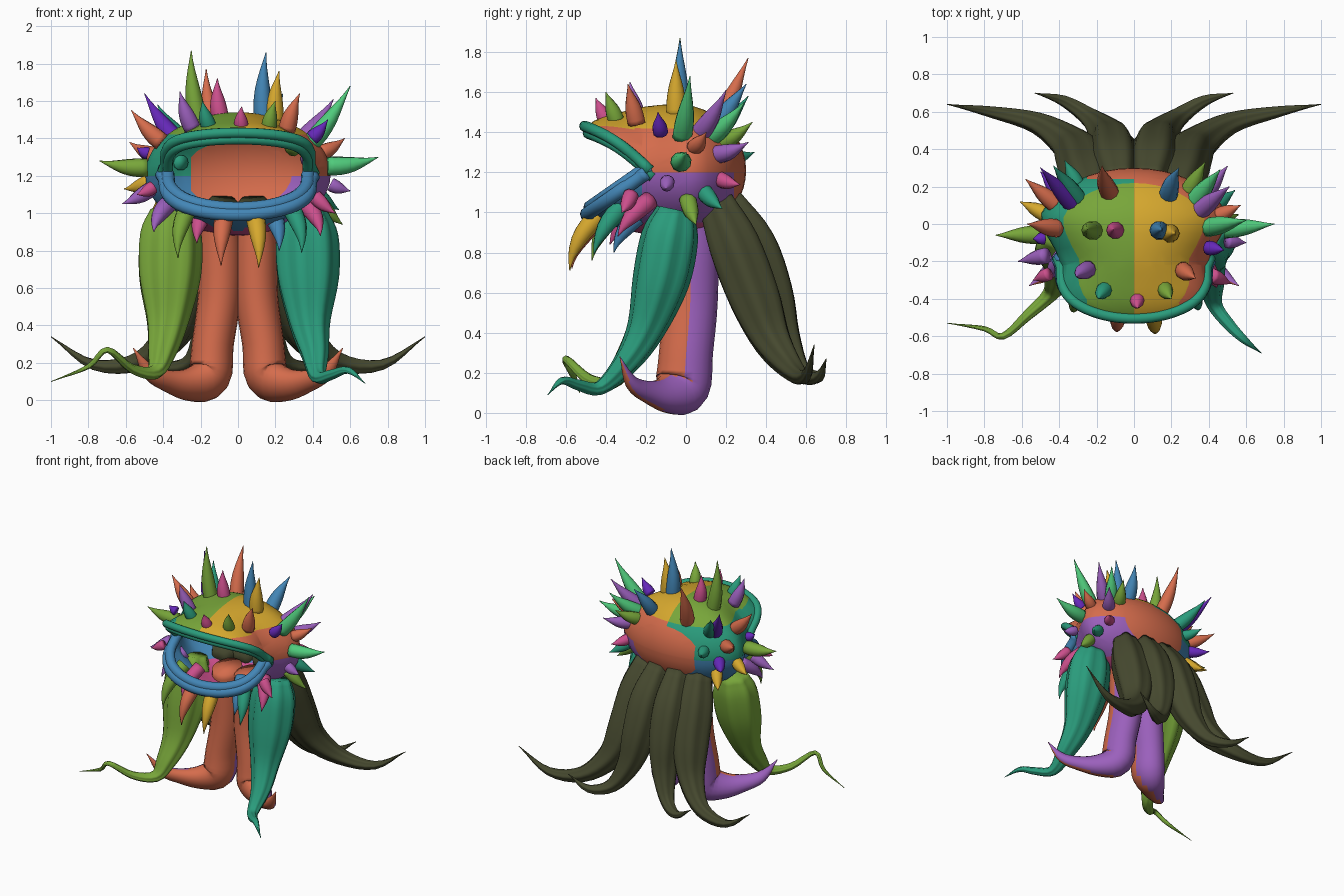
import bpy, bmesh, math
from mathutils import Vector

if "Cube" in bpy.data.objects:
    bpy.data.objects.remove(bpy.data.objects["Cube"])

# ---- colours
HEX = dict(orange="D56C4C", purple="9B60BC", teal="2A9C7C", green="78A63A", yellow="D6A82E",
           blue="4386B6", pink="CB4F8C", dark_olive="46492F", violet="6528B8", mint="50CB7C")
MATS = {}
for name, code in HEX.items():
    rgb = [(v / 255 / 1.055 + 0.052) ** 2.4 for v in bytes.fromhex(code)]
    m = bpy.data.materials.new(name)
    m.use_nodes = True
    m.diffuse_color = (*rgb, 1)
    bsdf = m.node_tree.nodes["Principled BSDF"]
    bsdf.inputs["Base Color"].default_value = (*rgb, 1)
    bsdf.inputs["Roughness"].default_value = 0.7
    MATS[name] = m


def finish(name, bm, colours, rule=None):
    """Turn a bmesh into a smooth object, colouring faces by rule."""
    if rule:
        for f in bm.faces:
            f.material_index = colours.index(rule(f))
    me = bpy.data.meshes.new(name)
    bm.to_mesh(me)
    bm.free()
    for c in colours:
        me.materials.append(MATS[c])
    ob = bpy.data.objects.new(name, me)
    bpy.context.collection.objects.link(ob)
    for p in me.polygons:
        p.use_smooth = True


def smooth_path(pts, steps):
    """Catmull-Rom through 4D points (x, y, z, radius)."""
    p = [Vector(q) for q in pts]
    p = [p[0] * 2 - p[1]] + p + [p[-1] * 2 - p[-2]]
    out = []
    for a, b, c, d in zip(p, p[1:], p[2:], p[3:]):
        for i in range(steps):
            t = i / steps
            out.append((b * 2 + (c - a) * t + (a * 2 - b * 5 + c * 4 - d) * t * t
                        + (b * 3 - a - c * 3 + d) * t ** 3) / 2)
    return out + [p[-2]]


def tube(name, pts, colours, steps=4, sides=20, squash=1, flutes=0, rule=None):
    """Tapered tube with an oval, optionally fluted section."""
    path = smooth_path(pts, steps)
    bm = bmesh.new()
    rings, side = [], Vector((1, 0.01, 0.02))
    for i, q in enumerate(path):
        t = (path[min(i + 1, len(path) - 1)] - path[max(i - 1, 0)]).to_3d().normalized()
        if abs(side.normalized().dot(t)) > 0.98:
            side = t.orthogonal()
        side = (side - t * side.dot(t)).normalized()
        up = t.cross(side)
        ring = []
        for k in range(sides):
            a = math.tau * k / sides
            r = max(q.w, 0.002) * (1 + 0.07 * math.cos(flutes * a) * bool(flutes))
            ring.append(bm.verts.new(q.to_3d() + side * (r * math.cos(a)) + up * (r * squash * math.sin(a))))
        rings.append(ring)
    for a, b in zip(rings, rings[1:]):
        for k in range(sides):
            j = (k + 1) % sides
            bm.faces.new((a[k], a[j], b[j], b[k]))
    bm.faces.new(rings[0][::-1])
    bm.faces.new(rings[-1])
    bmesh.ops.recalc_face_normals(bm, faces=bm.faces)
    bm.normal_update()
    finish(name, bm, colours, rule)


def flip(pts, s):
    return [(x * s, y, z, r) for x, y, z, r in pts]


# ---- head shell: egg with a wedge-shaped mouth cut out
CENTRE = Vector((0, -0.05, 1.21))


def radii(y):
    return Vector((0.52, 0.58 if y < 0 else 0.35, 0.33))


def skin(f):
    x, y, z = f.calc_center_median()
    if z > 1.42:
        return "yellow" if x > 0 else "green"
    if z < 0.95 and y > -0.3:
        return "pink"
    if y < -0.22 and z < 1.2:
        return "blue"
    if x > -0.25 and y > 0.24:
        return "orange"
    if z > 1.2:
        return "orange" if x > 0 else "teal"
    return "purple" if x > 0 else "blue"


bm = bmesh.new()
bmesh.ops.create_uvsphere(bm, u_segments=40, v_segments=24, radius=1)
for v in bm.verts:
    v.co = CENTRE + v.co * radii(v.co.y)
    v.co.x *= 1 - 0.24 * max(0, 1 - abs(v.co.y + 0.2) / 0.24)
corner = Vector((0, -0.17, 1.21))
upper, lower = Vector((0, 0.22, 0.34)), Vector((0, 0.23, -0.33))
X, Y, Z = Vector((1, 0, 0)), Vector((0, 1, 0)), Vector((0, 0, 1))
for co, no in ((corner, upper), (corner, lower), (Z * 1.42, Z), (Z * 1.2, Z), (Z * 0.95, Z),
               (X * 0, X), (X * -0.25, X), (Y * 0.24, Y), (Y * -0.22, Y)):
    bmesh.ops.bisect_plane(bm, geom=bm.verts[:] + bm.edges[:] + bm.faces[:], dist=1e-5,
                           plane_co=co, plane_no=no)


def in_mouth(f):
    d = f.calc_center_median() - corner
    return d.dot(upper) < 0 and d.dot(lower) < 0


bmesh.ops.delete(bm, geom=[f for f in bm.faces if in_mouth(f)], context="FACES")
# arch the upper rim
for v in bm.verts:
    t = (corner.y - v.co.y) / 0.36
    if 0 < t < 1 and v.co.z > corner.z:
        fade = max(0, 1 - abs(v.co.z - corner.z - t * 0.22) / 0.17)
        v.co.z += 0.035 * math.sin(math.pi * t) * fade
rim = sorted({v for e in bm.edges if e.is_boundary for v in e.verts}, key=lambda v: v.co.x)
rim = [v.co.copy() for v in rim]
finish("head", bm, list(HEX), skin)

# ---- rolled lips along the mouth rim
for name, colour, sign, r in (("upper_lip", "teal", 1, 0.028), ("lower_lip", "blue", -1, 0.036)):
    edge = [p for p in rim if (p.z - corner.z) * sign > -1e-4]
    line = [edge[0]]
    for p in edge[1:]:
        if (p - line[-1]).length > 0.05:
            line.append(p)
    for roll, shift in (("outer", 0), ("inner", 0.035)):
        tube(f"{name}_{roll}", [(p.x * (1 - shift), p.y - 0.01 + shift / 2, p.z - sign * shift, r)
                                for p in line], [colour], steps=2, sides=10)

# ---- legs: front half and back half in different colours
LEG = [(0.095, 0, 0.96, 0.1), (0.095, 0.02, 0.8, 0.115), (0.1, 0.02, 0.55, 0.115),
       (0.135, 0, 0.3, 0.112), (0.155, -0.02, 0.13, 0.115), (0.25, -0.09, 0.088, 0.085),
       (0.36, -0.18, 0.1, 0.055), (0.47, -0.27, 0.15, 0.035), (0.56, -0.33, 0.28, 0)]
# ---- arms share a fluted upper part, each with its own tail
ARM = [(0.36, -0.05, 1.01, 0.11), (0.365, -0.08, 0.88, 0.16), (0.37, -0.125, 0.66, 0.16),
       (0.38, -0.2, 0.42, 0.108), (0.41, -0.3, 0.25, 0.072)]
LEFT_TAIL = [(0.43, -0.43, 0.125, 0.04), (0.51, -0.54, 0.14, 0.03), (0.59, -0.62, 0.16, 0.02),
             (0.68, -0.69, 0.09, 0)]
RIGHT_TAIL = [(0.45, -0.38, 0.15, 0.042), (0.57, -0.49, 0.17, 0.028), (0.7, -0.6, 0.27, 0.018),
              (0.8, -0.56, 0.18, 0.014), (1, -0.53, 0.1, 0)]
# ---- back tentacles
OUTER = [(0.22, 0.15, 1.05, 0.09), (0.25, 0.24, 0.84, 0.13), (0.28, 0.34, 0.58, 0.13),
         (0.35, 0.43, 0.36, 0.095), (0.52, 0.54, 0.21, 0.055), (0.77, 0.6, 0.19, 0.028), (1, 0.64, 0.34, 0)]
INNER = [(0.08, 0.2, 1.05, 0.09), (0.1, 0.32, 0.84, 0.13), (0.115, 0.41, 0.6, 0.125),
         (0.15, 0.48, 0.38, 0.09), (0.24, 0.57, 0.21, 0.05), (0.38, 0.66, 0.18, 0.028), (0.53, 0.7, 0.27, 0)]
for s, word, tail, colour in ((1, "left", LEFT_TAIL, "teal"), (-1, "right", RIGHT_TAIL, "green")):
    tube(f"{word}_leg", flip(LEG, s), ["orange", "purple"], squash=1.2,
         rule=lambda f: "orange" if f.normal.y < 0 else "purple")
    tube(f"{word}_arm", flip(ARM + tail, s), [colour], sides=32, squash=0.85, flutes=7)
    for part, pts in (("outer", OUTER), ("inner", INNER)):
        tube(f"{word}_{part}_tentacle", flip(pts, s), ["dark_olive"], sides=32, flutes=6)


# ---- spikes: each tip (in hundredths) grows from the nearest point of the head
def nearest(tip):
    v = Vector((tip.x, tip.y, min(tip.z, 1.62))) - CENTRE
    r = radii(v.y)
    lo, hi = -0.1, 4
    for _ in range(40):
        t = (lo + hi) / 2
        q = Vector([r[i] * v[i] / (r[i] ** 2 + t) for i in range(3)])
        lo, hi = (t, hi) if q.length > 1 else (lo, t)
    return CENTRE + Vector([q[i] * r[i] for i in range(3)])


def spike(name, colour, tip, bend, base=None):
    tip = Vector(tip) / 100
    base = base or nearest(tip)
    d = tip - base
    w = min(0.05, 0.027 + d.length * 0.1)
    pts = []
    for t, k in ((-0.15, 1), (0.12, 1), (0.42, 0.8), (0.74, 0.36), (1, 0)):
        p = base + d * t + bend * (d.length * t * (t - 1))
        pts.append((*p, w * k))
    tube(name, pts, [colour], steps=2, sides=10)


CROWN = [("green", -25, -3, 187), ("pink", -11, -3, 172), ("blue", 15, -3, 186), ("yellow", 22, -5, 176),
         ("orange", -17, 31, 177), ("blue", 24, 30, 164), ("purple", -31, -28, 165),
         ("teal", -19, -40, 160), ("pink", 2, -45, 157), ("green", 20, -40, 160), ("orange", 33, -29, 164)]
SIDES = [("violet", -50, 30, 164), ("teal", -43, 31, 158), ("orange", -57, 0, 155), ("violet", -54, -8, 135),
         ("green", -74, -6, 128), ("yellow", -61, 12, 113), ("purple", -62, -20, 105), ("orange", -58, 24, 138),
         ("pink", -54, -30, 110), ("mint", 60, 2, 168), ("purple", 51, 20, 161), ("violet", 48, -14, 150),
         ("orange", 57, 10, 140), ("mint", 75, 0, 130), ("purple", 60, -10, 112), ("pink", 52, -32, 100),
         ("teal", 54, 18, 102), ("green", 56, 5, 94)]
BACK = [("green", 38, 33, 145), ("purple", 50, 31, 135), ("pink", 46, 27, 114), ("mint", 46, 29, 155),
        ("teal", -37, 34, 130), ("violet", -50, 28, 118), ("yellow", -46, 26, 102)]
for group, spikes, bend in (("crown", CROWN, X * 0.12), ("side", SIDES, Z * 0.18), ("back", BACK, Z * 0.18)):
    for i, (colour, *tip) in enumerate(spikes):
        spike(f"{group}_spike_{i + 1}", colour, tip, bend)

# ---- hooked fangs hanging under the jaw
FANGS = [("green", -32, -47, 76), ("orange", -9, -57, 72), ("yellow", 11, -58, 71), ("teal", 34, -46, 79),
         ("pink", -22, -38, 84), ("blue", 22, -36, 80), ("pink", 44, -34, 88), ("purple", -45, -30, 90)]
for i, (colour, *tip) in enumerate(FANGS):
    root = Vector((tip[0] * 0.0085, tip[1] / 100 + 0.13, 0.95 + abs(tip[0]) * 0.002))
    spike(f"jaw_fang_{i + 1}", colour, tip, Vector((-tip[0] / 40, 1, 0)).normalized() * 0.45, root)
